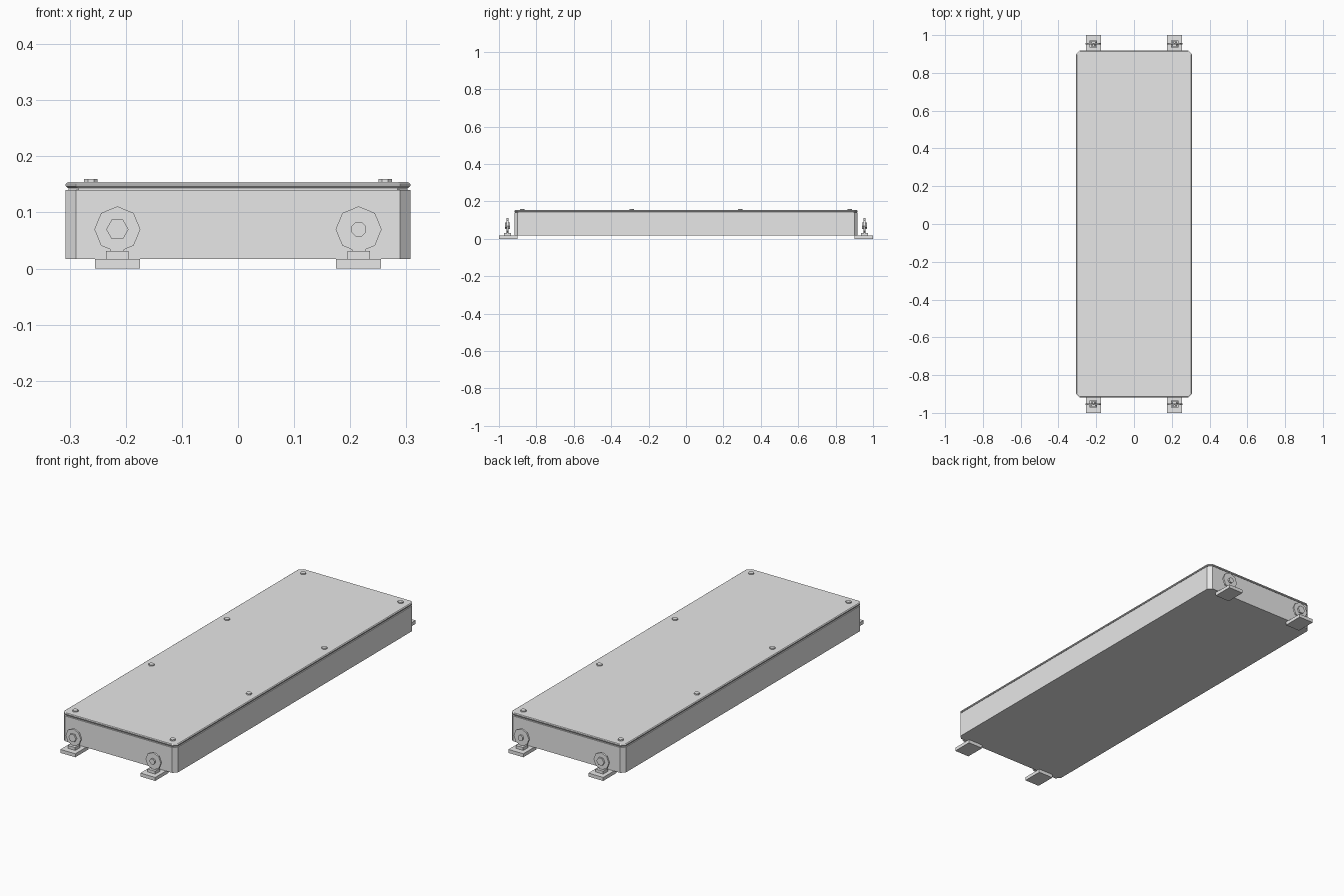
import bpy
import bmesh
from math import pi, cos, sin, radians
from mathutils import Matrix

old = bpy.data.objects.get("Cube")
if old:
    bpy.data.objects.remove(old, do_unlink=True)

GREY = (0.8, 0.8, 0.8, 1)
metal = bpy.data.materials.new("plain_grey_metal")
metal.use_nodes = True
metal.diffuse_color = GREY
metal.node_tree.nodes["Principled BSDF"].inputs["Base Color"].default_value = GREY


def finish(bm, name):
    bmesh.ops.recalc_face_normals(bm, faces=bm.faces)
    mesh = bpy.data.meshes.new(name)
    bm.to_mesh(mesh)
    bm.free()
    mesh.materials.append(metal)
    obj = bpy.data.objects.new(name, mesh)
    bpy.context.collection.objects.link(obj)
    return obj


def box(name, x, y, z):
    """Box from (low, high) ranges."""
    bm = bmesh.new()
    bmesh.ops.create_cube(bm, size=1)
    for v in bm.verts:
        v.co = [r[0] if c < 0 else r[1] for c, r in zip(v.co, (x, y, z))]
    return finish(bm, name)


def cylinder(name, centre, radius, depth, sides, axis="Z", turn=0):
    bm = bmesh.new()
    bmesh.ops.create_cone(bm, cap_ends=True, segments=sides,
                          radius1=radius, radius2=radius, depth=depth)
    m = Matrix.Rotation(turn, 4, "Z")
    if axis == "Y":
        m = Matrix.Rotation(pi / 2, 4, "X") @ m
    bm.transform(Matrix.Translation(centre) @ m)
    return finish(bm, name)


def slab(name, layers, corner):
    """Stacked chamfered rectangles; each layer is (inset, height)."""
    bm = bmesh.new()
    rings = []
    for inset, z in layers:
        a, b, c = HALF_X - inset, HALF_Y - inset, corner
        pts = [(a, c - b), (a, b - c), (a - c, b), (c - a, b),
               (-a, b - c), (-a, c - b), (c - a, -b), (a - c, -b)]
        rings.append([bm.verts.new((x, y, z)) for x, y in pts])
    bm.faces.new(rings[0])
    bm.faces.new(rings[-1])
    for low, high in zip(rings, rings[1:]):
        for i in range(8):
            j = (i + 1) % 8
            bm.faces.new((low[i], low[j], high[j], high[i]))
    return finish(bm, name)


HALF_X, HALF_Y = 0.307, 0.918

# Enclosure, recessed gasket and lid with bevelled rims
slab("enclosure_body", [(0, 0.017), (0, 0.14)], 0.018)
slab("gasket", [(0.005, 0.14), (0.005, 0.145)], 0.018)
slab("lid", [(0.003, 0.144), (0, 0.147), (0, 0.151), (0.004, 0.154)], 0.018)

# Lid screws along both long edges
for x in (-0.262, 0.262):
    for y in (-0.875, -0.29, 0.29, 0.875):
        cylinder("lid_screw", (x, y, 0.156), 0.013, 0.008, 8, turn=pi / 8)

# Mounting feet at both ends, each with a pedestal, washer and bolt
for end in (-1, 1):
    for x in (-0.215, 0.215):
        def span(a, b):
            return tuple(sorted((end * a, end * b)))
        box("mounting_foot", (x - 0.04, x + 0.04), span(0.9, 1.0), (0, 0.017))
        box("pedestal", (x - 0.02, x + 0.02), span(0.935, 0.972), (0.016, 0.031))
        cylinder("washer_disc", (x, end * 0.954, 0.07), 0.041, 0.009, 8, "Y")
        outward = 1 if x < 0 else -1
        cylinder("hex_nut", (x, end * (0.954 + outward * 0.008), 0.07),
                 0.02, 0.01, 6, "Y", pi / 6)
        cylinder("bolt_end", (x, end * (0.954 - outward * 0.008), 0.07),
                 0.014, 0.01, 8, "Y", pi / 8)
        box("washer_stem", (x - 0.012, x + 0.012), span(0.951, 0.957), (0.03, 0.045))
